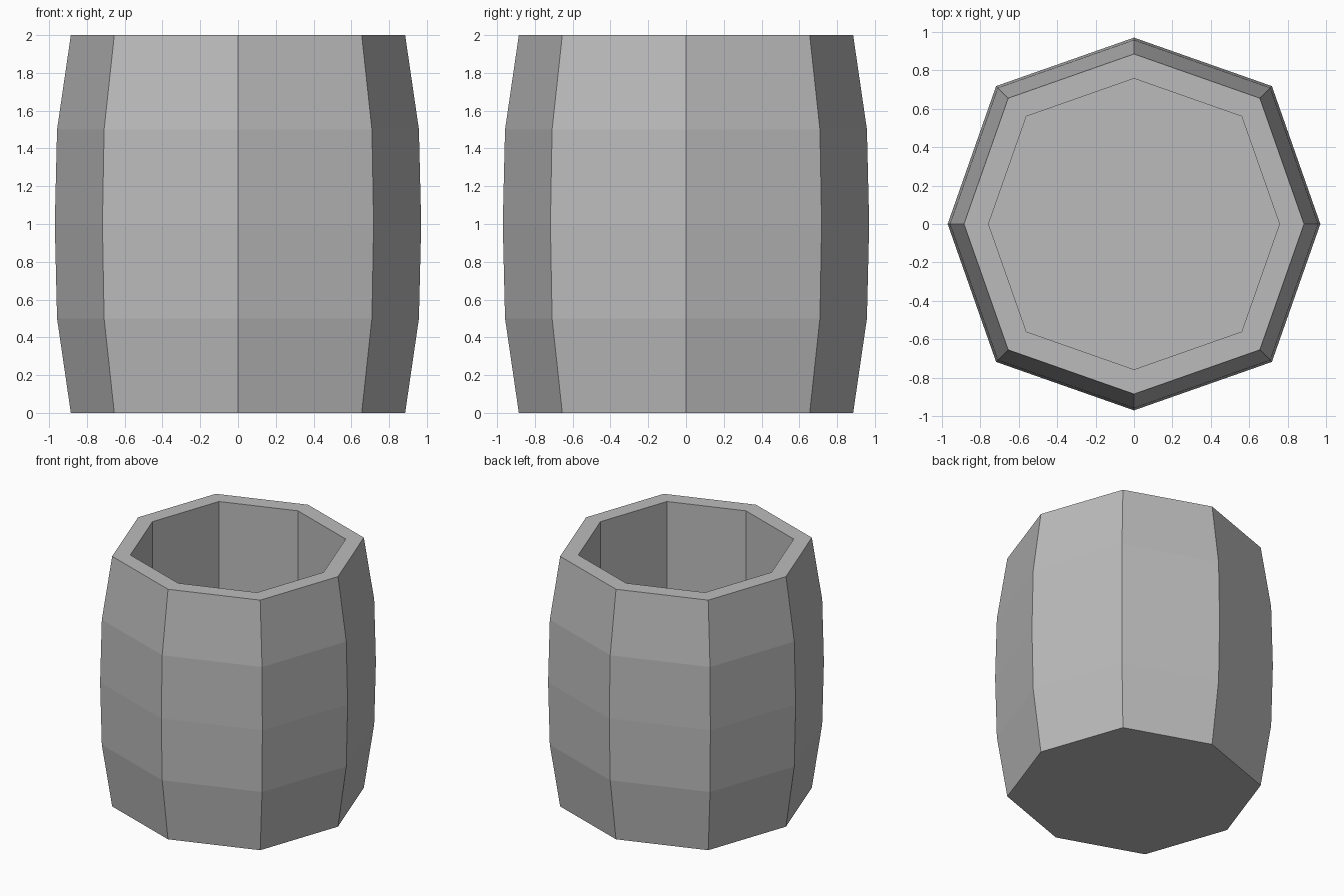
import bpy
import bmesh
from mathutils import Vector

if "Cube" in bpy.data.objects:
    bpy.data.objects.remove(bpy.data.objects["Cube"], do_unlink=True)

# Single plain grey
grey = bpy.data.materials.new("grey")
grey.use_nodes = True
colour = (0.5, 0.5, 0.5, 1)
grey.diffuse_color = colour
grey.node_tree.nodes["Principled BSDF"].inputs["Base Color"].default_value = colour

DIAGONAL = 0.74  # slightly widened corners between the axis corners
CORNERS = [(1, 0), (DIAGONAL, DIAGONAL), (0, 1), (-DIAGONAL, DIAGONAL),
           (-1, 0), (-DIAGONAL, -DIAGONAL), (0, -1), (DIAGONAL, -DIAGONAL)]


def lathe(name, profile, material):
    """Stack eight-sided rings from (radius, height) points and cap both ends."""
    bm = bmesh.new()
    rings = [[bm.verts.new(Vector((x * r, y * r, z))) for x, y in CORNERS]
             for r, z in profile]
    for low, high in zip(rings, rings[1:]):
        for i in range(len(CORNERS)):
            j = (i + 1) % len(CORNERS)
            bm.faces.new((low[i], low[j], high[j], high[i]))
    bm.faces.new(list(reversed(rings[0])))
    bm.faces.new(rings[-1])
    mesh = bpy.data.meshes.new(name)
    bm.to_mesh(mesh)
    bm.free()
    mesh.materials.append(material)
    obj = bpy.data.objects.new(name, mesh)
    bpy.context.collection.objects.link(obj)
    return obj


# Open barrel: bulging outside, flat rim, straight inner wall, floor
lathe("barrel", [(0.885, 0), (0.958, 0.5), (0.97, 1), (0.958, 1.5),
                 (0.885, 2), (0.757, 2), (0.757, 0.13)], grey)
